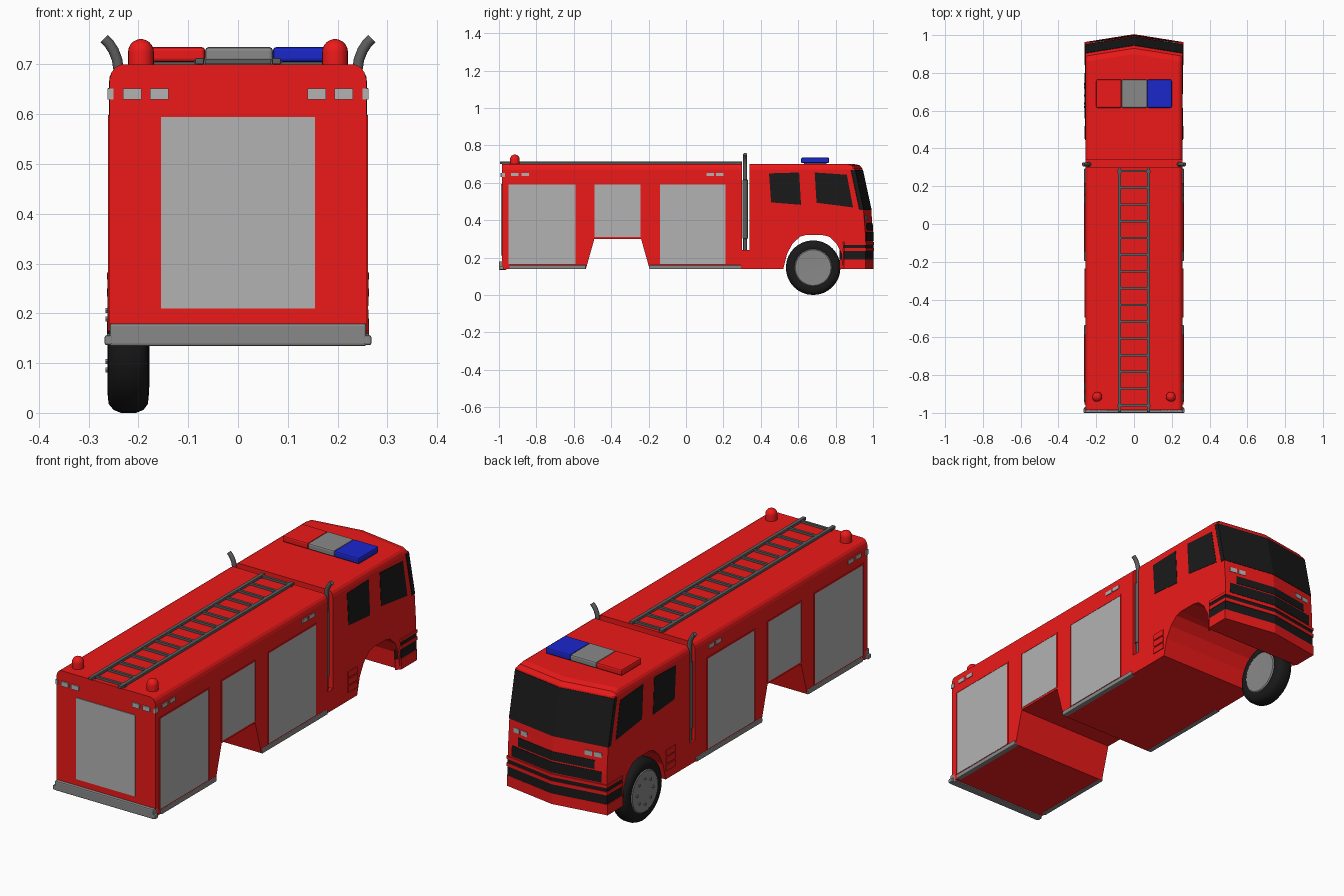
import bpy, bmesh, math
from mathutils import Vector

if "Cube" in bpy.data.objects:
    bpy.data.objects.remove(bpy.data.objects["Cube"])


def material(name, rgb):
    m = bpy.data.materials.new(name)
    m.diffuse_color = (*rgb, 1)
    m.use_nodes = True
    m.node_tree.nodes["Principled BSDF"].inputs["Base Color"].default_value = m.diffuse_color
    return m


RED = material("red_paint", (0.85, 0.01, 0.01))
BLACK = material("black_glass", (0.01, 0.01, 0.01))
BLUE = material("blue_lens", (0.01, 0.02, 0.6))
GREY = material("shutter_grey", (0.45, 0.45, 0.45))
STEEL = material("dark_steel", (0.11, 0.11, 0.11))
TRIM = material("trim_grey", (0.25, 0.25, 0.25))


def finish(name, bm, mat, mirror=False, smooth=False, bevel=0):
    bmesh.ops.recalc_face_normals(bm, faces=bm.faces[:])
    me = bpy.data.meshes.new(name)
    bm.to_mesh(me)
    bm.free()
    ob = bpy.data.objects.new(name, me)
    bpy.context.collection.objects.link(ob)
    me.materials.append(mat)
    if bevel:
        b = ob.modifiers.new("bevel", 'BEVEL')
        b.width, b.segments = bevel, 2
    if mirror:
        ob.modifiers.new("mirror", 'MIRROR')
    if smooth:
        bpy.ops.object.select_all(action='DESELECT')
        ob.select_set(True)
        bpy.context.view_layer.objects.active = ob
        bpy.ops.object.shade_smooth_by_angle(angle=math.radians(35))
    return ob


def add_box(bm, x, y, z):
    vs = bmesh.ops.create_cube(bm, size=1)["verts"]
    for v in vs:
        v.co = [(a[0] + a[1]) / 2 + c * (a[1] - a[0]) for a, c in zip((x, y, z), v.co)]


def boxes(name, items, mat, **kw):
    bm = bmesh.new()
    for it in items:
        add_box(bm, *it)
    return finish(name, bm, mat, **kw)


def loft(name, rings, mat, **kw):
    bm = bmesh.new()
    vr = [[bm.verts.new(p) for p in r] for r in rings]
    n = len(vr[0])
    for a, b in zip(vr, vr[1:]):
        for i in range(n):
            bm.faces.new((a[i], a[(i + 1) % n], b[(i + 1) % n], b[i]))
    bm.faces.new(vr[0])
    bm.faces.new(vr[-1])
    return finish(name, bm, mat, **kw)


# Body and cab: side profile lofted across x, with bowed nose and rounded roof edges
lower = [(-.985, .14), (-.535, .14), (-.49, .30), (-.24, .30), (-.195, .14), (.52, .14),
         (.54, .22), (.57, .275), (.61, .312), (.64, .32), (.73, .32), (.765, .312),
         (.805, .275), (.832, .22), (.84, .14)]
nose = [(1.0, .14), (1.0, .33), (.99, .46), (.943, .675)]
roof = [(.93, .693), (.90, .70), (.34, .70)]
gap = [(.34, .24), (.30, .24)]
tail = [(.30, .70), (-.985, .70)]
BOW = .16


def section(x, drop):
    s = BOW * abs(x)
    pts = lower + [(y - s, z) for y, z in nose]
    pts += [(roof[0][0] - s, roof[0][1] - drop * .6), (roof[1][0] - s, roof[1][1] - drop)]
    pts += [(roof[2][0], roof[2][1] - drop)] + gap + [(y, z - drop) for y, z in tail]
    return [(x, y, z) for y, z in pts]


half = [(.258, .03), (.254, .016), (.247, .006), (.235, 0)]
stations = [(-x, d) for x, d in half] + [(0, 0)] + half[::-1]
loft("truck_body", [section(x, d) for x, d in stations], RED)


# Nose trim: strips that follow the bowed front and wrap onto the sides
def front_y(z):
    for (y0, z0), (y1, z1) in zip(nose, nose[1:]):
        if z <= z1:
            return y0 + (y1 - y0) * (z - z0) / (z1 - z0)
    return nose[-1][0]


def strip(name, z0, z1, hw, out, mat, wrap=None):
    rings = []
    for z in (z0, z1):
        f = front_y(z)
        path = [(-hw, f - BOW * hw), (0, f), (hw, f - BOW * hw)]
        if wrap:
            b = wrap if wrap > 0 else f - BOW * hw + wrap
            path = [(-hw, b)] + path + [(hw, b)]
        inner = [(x * .93, y - .02) for x, y in reversed(path)]
        rings.append([(x, y + out, z) for x, y in path] + [(x, y, z) for x, y in inner])
    loft(name, rings, mat)


strip("windscreen", .455, .668, .2595, .002, BLACK, wrap=-.022)
strip("grille_upper", .345, .385, .20, .002, BLACK)
strip("grille_lower", .288, .338, .235, .002, BLACK)
strip("bumper_top_bar", .268, .282, .263, .005, RED, wrap=.842)
strip("bumper_slot_upper", .25, .268, .2595, .002, BLACK, wrap=.842)
strip("bumper_mid_bar", .234, .25, .263, .005, RED, wrap=.842)
strip("bumper_slot_lower", .19, .234, .2595, .002, BLACK, wrap=.842)
strip("bumper_bottom_bar", .14, .19, .263, .003, RED, wrap=.842)

# Headlights
for side in (-1, 1):
    for a, b in ((.15, .185), (.195, .23)):
        f = front_y(.415)
        ring = [(side * a, f - BOW * a + .003), (side * b, f - BOW * b + .003),
                (side * b, f - BOW * b - .02), (side * a, f - BOW * a - .02)]
        loft("headlight", [[(x, y, z) for x, y in ring] for z in (.402, .424)], GREY)

# Cab side windows
for i, win in enumerate(([(.444, .65), (.605, .655), (.615, .482), (.455, .495)],
                         [(.688, .655), (.86, .643), (.893, .468), (.698, .493)])):
    loft("side_window", [[(x, y, z) for y, z in win] for x in (.25, .2595)], BLACK, mirror=True)

# Cab steps beside the wheel arch
boxes("cab_steps", [((.25, .262), (.45, .518), (z, z + .028)) for z in (.18, .215, .25)],
      RED, mirror=True)

# Roller shutters with thin red frames
bays = [((-.95, -.59), (.165, .592)), ((-.488, -.242), (.31, .592)), ((-.14, .21), (.165, .592))]
boxes("side_shutters", [((.25, .2595), y, z) for y, z in bays], GREY, mirror=True)
frames = []
for (y0, y1), (z0, z1) in bays:
    frames += [((.25, .261), (y0 - .006, y0), (z0, z1)), ((.25, .261), (y1, y1 + .006), (z0, z1)),
               ((.25, .261), (y0 - .006, y1 + .006), (z1, z1 + .006))]
boxes("shutter_frames", frames, RED, mirror=True)
boxes("rear_shutter", [((-.155, .155), (-.988, -.97), (.21, .594))], GREY)

# Marker lights on the sides and rear
lights = [((.25, .2615), (y, y + .04), (.635, .653)) for y in (-.935, -.88, .11, .16)]
lights += [((.25, .262), (-.988, -.968), (.63, .652))]
lights += [((x, x + .037), (-.991, -.97), (.63, .652)) for x in (.14, .194)]
boxes("marker_lights", lights, GREY, mirror=True)

# Bottom sill rails and rear bumper
boxes("sill_rails", [((.24, .264), (-.945, -.535), (.138, .16)),
                     ((.24, .264), (-.195, .295), (.138, .16))], TRIM, mirror=True, bevel=.004)
boxes("rear_bumper", [((-.258, .258), (-1, -.96), (.134, .18))], TRIM, bevel=.005)
boxes("bumper_ends", [((.25, .268), (-1, -.975), (.136, .156))], TRIM, mirror=True, bevel=.004)

# Roof ladder
boxes("ladder_rails", [((.068, .086), (-.995, .30), (.70, .713))], STEEL, mirror=True, bevel=.003)
boxes("ladder_rungs", [((-.075, .075), (y - .006, y + .006), (.701, .711))
                       for y in [-.96 + i * 1.24 / 14 for i in range(15)]], STEEL)
boxes("ladder_feet", [((.065, .088), (y, y + .015), (.695, .708)) for y in (-.97, .27)],
      STEEL, mirror=True)

# Roof light bar in three colours
for nm, x0, x1, mat in (("red", -.2, -.066, RED), ("grey", -.066, .07, TRIM), ("blue", .07, .2, BLUE)):
    boxes("light_bar_" + nm, [((x0, x1), (.615, .765), (.705, .735))], mat, bevel=.007)
boxes("light_bar_base", [((-.19, .19), (.63, .75), (.695, .707))], STEEL)


def circle(c, r, u, v, n):
    return [Vector(c) + r * (math.cos(a) * Vector(u) + math.sin(a) * Vector(v))
            for a in [2 * math.pi * i / n for i in range(n)]]


X, Y, Z = (1, 0, 0), (0, 1, 0), (0, 0, 1)

# Rear beacons
dome = [(.026, .695), (.026, .725)] + [(.026 * math.cos(a), .725 + .026 * math.sin(a))
                                       for a in (.3, .6, .9, 1.2, 1.45)]
loft("rear_beacon", [circle((.195, -.915, z), r, X, Y, 20) for r, z in dome], RED,
     mirror=True, smooth=True)

# Exhaust stacks: straight pipe with sleeve, top bent outwards
stack = [(.24, .24, .010), (.24, .30, .010), (.24, .302, .0145), (.24, .615, .0145),
         (.24, .617, .0105), (.24, .69, .0105), (.243, .71, .0105), (.25, .728, .0105),
         (.259, .742, .0105), (.269, .752, .0105)]
rings = []
for i, (x, z, r) in enumerate(stack):
    a, b = stack[max(i - 1, 0)], stack[min(i + 1, len(stack) - 1)]
    t = Vector((b[0] - a[0], 0, b[1] - a[1])).normalized()
    rings.append(circle((x, .316, z), r, (t.z, 0, -t.x), Y, 12))
loft("exhaust_stack", rings, STEEL, mirror=True, smooth=True)

# Single front wheel on the left side: tyre, hub and bolts
WY, WZ = .68, .146
tyre = [(-.258, .098), (-.262, .108), (-.260, .128), (-.250, .140), (-.235, .146),
        (-.205, .146), (-.190, .140), (-.181, .128), (-.179, .108), (-.183, .098)]
loft("front_tyre", [circle((x, WY, WZ), r, Y, Z, 32) for x, r in tyre], BLACK, smooth=True)
hub = [(-.260, .03), (-.262, .095), (-.258, .1), (-.182, .1), (-.178, .095), (-.180, .03)]
loft("wheel_hub", [circle((x, WY, WZ), r, Y, Z, 32) for x, r in hub], TRIM, smooth=True)
for c in circle((-.262, WY, WZ), .06, Y, Z, 8):
    loft("wheel_bolt", [circle((x, c.y, c.z), .006, Y, Z, 6) for x in (-.266, -.255)], TRIM)
